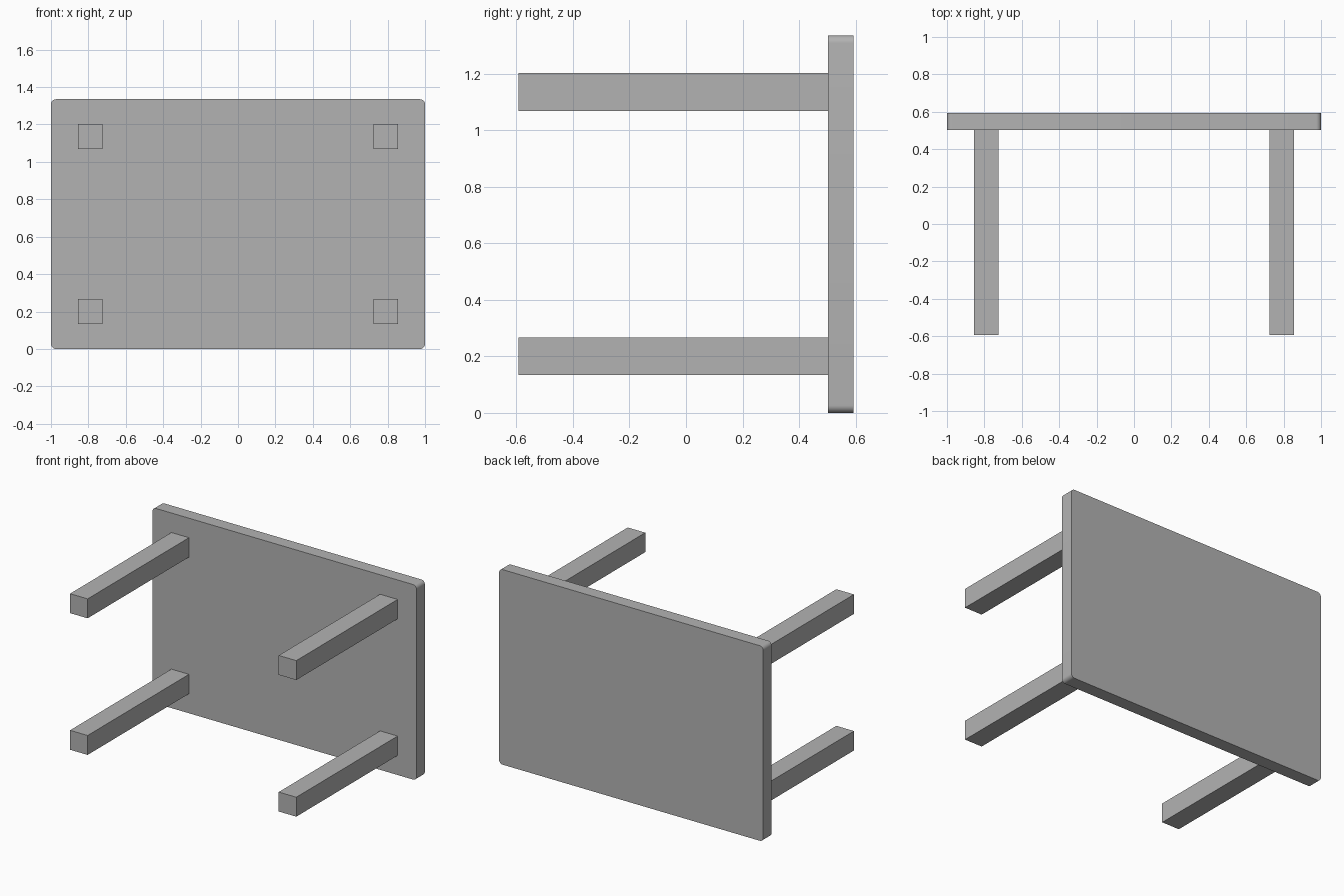
import bpy
import bmesh
from mathutils import Matrix, Vector

cube = bpy.data.objects.get("Cube")
if cube:
    bpy.data.objects.remove(cube, do_unlink=True)

grey = bpy.data.materials.new("plain grey")
grey.use_nodes = True
grey.diffuse_color = (0.45, 0.45, 0.45, 1)
grey.node_tree.nodes["Principled BSDF"].inputs["Base Color"].default_value = grey.diffuse_color

HEIGHT = 1.335
BACK = 0.593
THICK = 0.09
LEG = 0.133


def box(name, size, centre, corner=0.0):
    """Box with optional rounding of the edges that run along y."""
    bm = bmesh.new()
    bmesh.ops.create_cube(bm, size=1, matrix=Matrix.Diagonal((*size, 1)))
    if corner:
        edges = [e for e in bm.edges
                 if abs((e.verts[0].co - e.verts[1].co).normalized().y) > 0.9]
        bmesh.ops.bevel(bm, geom=edges, offset=corner, segments=8,
                        profile=0.5, affect='EDGES')
    mesh = bpy.data.meshes.new(name)
    bm.to_mesh(mesh)
    bm.free()
    mesh.materials.append(grey)
    obj = bpy.data.objects.new(name, mesh)
    obj.location = Vector(centre)
    bpy.context.collection.objects.link(obj)
    return obj


# Table top standing on its long edge
top = box("table_top", (2, THICK, HEIGHT), (0, BACK - THICK / 2, HEIGHT / 2), 0.027)
bpy.context.view_layer.objects.active = top
top.select_set(True)
bpy.ops.object.shade_smooth_by_angle()

# Four square legs pointing forward
leg_length = 2 * BACK - THICK
for side, x in (("right", -0.79), ("left", 0.79)):
    for level, z in (("lower", 0.2), ("upper", HEIGHT - 0.2)):
        box(f"{level}_{side}_leg", (LEG, leg_length, LEG), (x, -THICK / 2, z))
